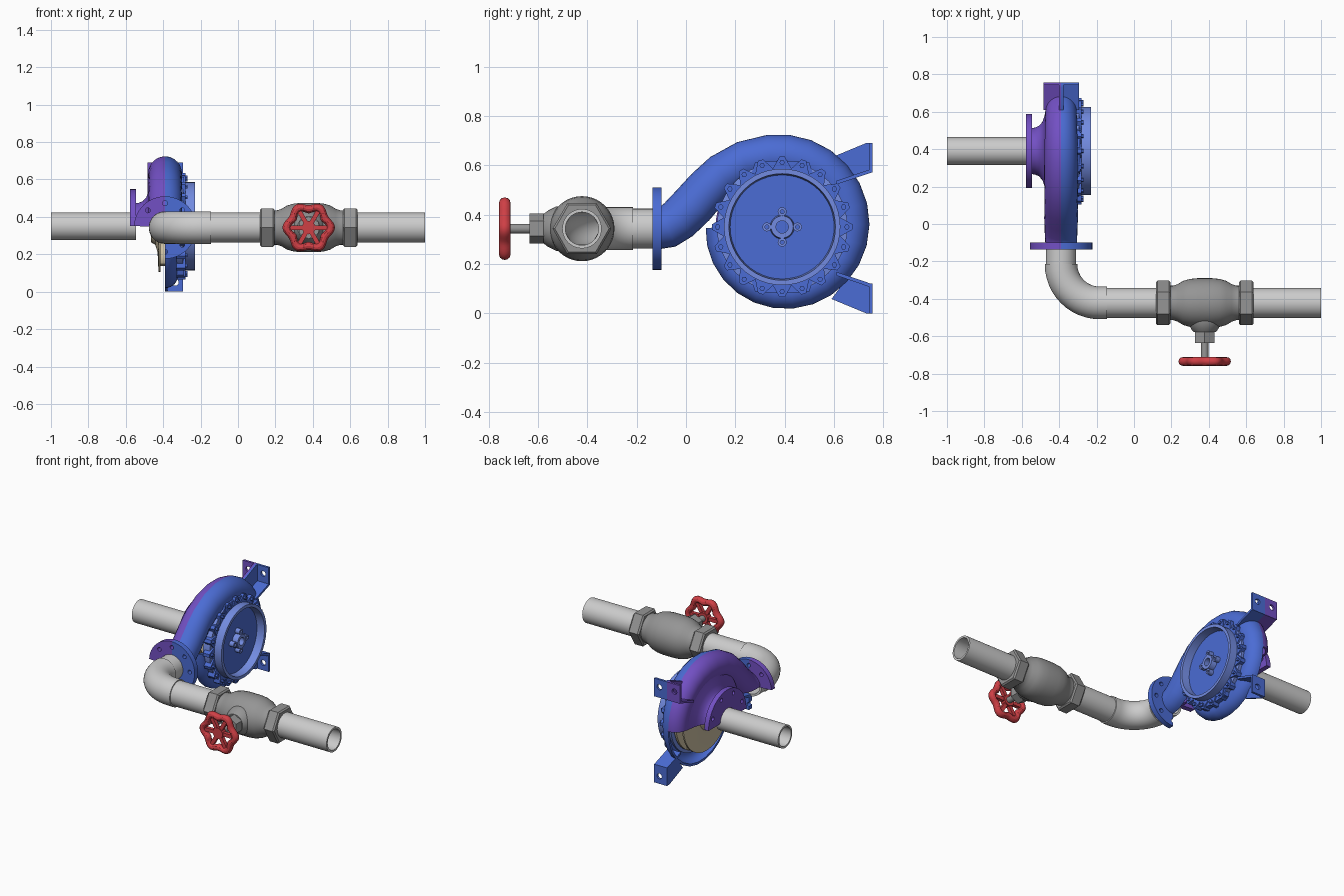
import bpy, bmesh
from math import pi, sin, cos, radians, hypot
from mathutils import Vector as V

if "Cube" in bpy.data.objects:
    bpy.data.objects.remove(bpy.data.objects["Cube"])

PC = V((-0.39, 0.39, 0.35))      # pump centre, shaft along x
OUT = V((-0.39, -0.12, 0.343))   # discharge centre
PIPE_Y, PIPE_Z = -0.422, 0.343
CUT_Z = 0.355                    # front casing is cut away below this height
AXES = {'x': (V((1, 0, 0)), V((0, 1, 0)), V((0, 0, 1))),
        'y': (V((0, 1, 0)), V((1, 0, 0)), V((0, 0, 1)))}


def material(name, rgb):
    m = bpy.data.materials.new(name)
    m.diffuse_color = (*rgb, 1)
    m.use_nodes = True
    m.node_tree.nodes["Principled BSDF"].inputs["Base Color"].default_value = m.diffuse_color
    return m


BLUE = material("blue", (0.07, 0.15, 0.66))
COVER = material("cover_blue", (0.17, 0.26, 0.75))
PURPLE = material("purple", (0.17, 0.08, 0.55))
RED = material("red", (0.62, 0.05, 0.06))
IRON = material("iron", (0.3, 0.3, 0.3))
TAN = material("bronze", (0.6, 0.52, 0.36))


def skin(name, rings, mat=None, loop=False, cut=None):
    """Join closed rings into one solid; optionally keep only z above cut."""
    bm = bmesh.new()
    vs = [[bm.verts.new(p) for p in r] for r in rings]
    n = len(rings[0])
    for i in range(len(vs) if loop else len(vs) - 1):
        a, b = vs[i], vs[(i + 1) % len(vs)]
        for j in range(n):
            k = (j + 1) % n
            bm.faces.new((a[j], a[k], b[k], b[j]))
    if not loop:
        bm.faces.new(vs[0])
        bm.faces.new(vs[-1][::-1])
    bmesh.ops.remove_doubles(bm, verts=bm.verts[:], dist=1e-5)
    if cut is not None:
        bmesh.ops.bisect_plane(bm, geom=bm.verts[:] + bm.edges[:] + bm.faces[:],
                               plane_co=(0, 0, cut), plane_no=(0, 0, 1), clear_inner=True)
        bmesh.ops.holes_fill(bm, edges=[e for e in bm.edges if e.is_boundary], sides=0)
    bmesh.ops.recalc_face_normals(bm, faces=bm.faces[:])
    me = bpy.data.meshes.new(name)
    bm.to_mesh(me)
    bm.free()
    ob = bpy.data.objects.new(name, me)
    bpy.context.collection.objects.link(ob)
    if mat:
        me.materials.append(mat)
    return ob


def lathe(name, axis, c, prof, mat=None, a0=0, sweep=360, n=40):
    """Revolve a closed (radius, offset) profile about an axis through c."""
    a, u, v = AXES[axis]
    full = sweep == 360
    angs = [radians(a0 + sweep * i / n) for i in range(n if full else n + 1)]
    return skin(name, [[V(c) + a * h + (u * cos(t) + v * sin(t)) * r for r, h in prof]
                       for t in angs], mat, full)


def tube(name, axis, c, h0, h1, ro, ri=0, mat=None, **kw):
    return lathe(name, axis, c, [(ri, h0), (ro, h0), (ro, h1), (ri, h1)], mat, **kw)


def prism(name, pts, x0, x1, mat):
    """Extrude a (y, z) outline along x."""
    return skin(name, [[V((x, y, z)) for y, z in pts] for x in (x0, x1)], mat)


def drill(ob, axis, spots, r):
    for p in spots:
        cutter = tube("cutter", axis, p, -0.06, 0.06, r, n=16)
        cutter.hide_render = True
        m = ob.modifiers.new("hole", 'BOOLEAN')
        m.operation, m.solver, m.object = 'DIFFERENCE', 'EXACT', cutter
        bpy.context.view_layer.objects.active = ob
        bpy.ops.object.modifier_apply(modifier=m.name)
        bpy.data.objects.remove(cutter)


# Volute path: (y, z, tube radius, arc degrees), spiral then discharge neck
path = []
for d in range(180, 461, 14):
    f = (d - 180) / 280
    r = 0.058 + 0.032 * f
    R = 0.31 + 0.068 * f - r
    path.append((PC.y + R * cos(radians(d)), PC.z + R * sin(radians(d)), r, 115))
path += [(0.24, 0.61, 0.09, 120), (0.15, 0.56, 0.09, 140), (0.085, 0.5, 0.09, 165),
         (0.03, 0.44, 0.09, 180), (-0.03, 0.38, 0.088, 180), (-0.075, 0.35, 0.086, 180),
         (-0.12, 0.343, 0.085, 180)]


def volute(name, side, mat, cut=None):
    rings = []
    for i, (y, z, r, arc) in enumerate(path):
        p, q = path[max(i - 1, 0)], path[min(i + 1, len(path) - 1)]
        ty, tz = q[0] - p[0], q[1] - p[1]
        nrm = V((0, tz, -ty)) / hypot(ty, tz)
        if i == len(path) - 1:
            nrm = V((0, 0, 1))
        c = V((PC.x, y, z))
        arcs = [radians(arc * k / 12) for k in range(13)]
        rings.append([c + (nrm * cos(t) + V((side, 0, 0)) * sin(t)) * s
                      for s, ts in ((r, arcs), (r - 0.015, arcs[::-1])) for t in ts])
    return skin(name, rings, mat, cut=cut)


volute("rear_volute", 1, BLUE)
volute("front_volute", -1, PURPLE, CUT_Z)

# Front casing neck and half inlet flange
lathe("inlet_neck", 'x', PC, [(0.076, -0.17), (0.122, -0.17), (0.125, -0.14), (0.135, -0.118),
      (0.155, -0.1), (0.19, -0.088), (0.27, -0.075), (0.27, -0.06), (0.18, -0.065),
      (0.11, -0.1), (0.076, -0.14)], PURPLE, 0, 180, 24)
fl = tube("inlet_flange", 'x', PC, -0.187, -0.155, 0.198, 0.076, PURPLE, sweep=180, n=24)
drill(fl, 'x', [PC + V((-0.17, 0.165 * cos(radians(t)), 0.165 * sin(radians(t))))
                for t in (22.5, 67.5, 112.5, 157.5)], 0.013)

# Discharge flange: rear half and front upper quarter
spots = [OUT + V((0.13 * cos(k * pi / 4), 0, 0.13 * sin(k * pi / 4))) for k in (-2, -1, 0, 1, 2, 3)]
fl = tube("discharge_flange_rear", 'y', OUT, -0.015, 0.02, 0.167, 0.07, BLUE, a0=-90, sweep=180, n=24)
drill(fl, 'y', spots[:5], 0.013)
fl = tube("discharge_flange_front", 'y', OUT, -0.015, 0.02, 0.167, 0.07, PURPLE, a0=90, sweep=87, n=12)
drill(fl, 'y', spots[4:], 0.013)

# Rear cover: dished disc with hub, toothed bolt ring and end plates
lathe("rear_cover", 'x', PC, [(0.025, 0.045), (0.265, 0.045), (0.265, 0.095), (0.236, 0.1),
      (0.236, 0.16), (0.216, 0.16), (0.21, 0.1), (0.05, 0.1), (0.045, 0.145), (0.025, 0.145)], COVER, n=48)
teeth = []
for k in range(20):
    for off, r in ((-0.5, 0.24), (-0.12, 0.285), (0.12, 0.285)):
        t = 2 * pi * (k + off) / 20
        teeth.append((PC.y + r * cos(t), PC.z + r * sin(t)))
prism("bolt_ring", teeth, PC.x + 0.06, PC.x + 0.108, BLUE)
for s, nm in ((1, "top"), (-1, "bottom")):
    prism("cover_plate_" + nm, [(PC.y + y, PC.z + s * z) for y, z in
          ((-0.13, 0.2), (0.13, 0.2), (0.11, 0.262), (0, 0.27), (-0.11, 0.262))],
          PC.x + 0.06, PC.x + 0.1, BLUE)
for k in range(20):
    t = 2 * pi * k / 20
    tube("cover_bolt", 'x', PC + V((0, 0.262 * cos(t), 0.262 * sin(t))), 0.1, 0.12, 0.011, 0, BLUE, n=6)
for k in range(4):
    t = k * pi / 2
    tube("hub_lug", 'x', PC + V((0, 0.062 * cos(t), 0.062 * sin(t))), 0.09, 0.14, 0.018, 0.008, COVER, n=16)

# Mounting brackets: foot plate, shelf and gusset
def bracket(name, side, flip, mat):
    def part(suffix, pts, w):
        pts = [(y, 0.69 - z if flip else z) for y, z in pts]
        return prism(name + suffix, pts, PC.x, PC.x + side * w, mat)
    foot = part("_foot", ((0.742, 0.57), (0.757, 0.57), (0.757, 0.69), (0.742, 0.69)), 0.095)
    drill(foot, 'y', [(PC.x + side * 0.055, 0.75, 0.05 if flip else 0.64)], 0.018)
    part("_shelf", ((0.61, 0.522), (0.75, 0.57), (0.75, 0.585), (0.61, 0.537)), 0.095)
    part("_gusset", ((0.655, 0.545), (0.745, 0.575), (0.745, 0.69), (0.73, 0.69), (0.59, 0.632)), 0.012)


bracket("upper_bracket_rear", 1, False, BLUE)
bracket("upper_bracket_front", -1, False, PURPLE)
bracket("lower_bracket_rear", 1, True, BLUE)

# Impeller: two shrouds, hub and curved vanes
lathe("impeller_front_shroud", 'x', PC, [(0.075, -0.075), (0.085, -0.075), (0.1, -0.052), (0.14, -0.04),
      (0.245, -0.035), (0.245, -0.025), (0.14, -0.03), (0.09, -0.04), (0.075, -0.055)], TAN)
tube("impeller_back_shroud", 'x', PC, 0.02, 0.035, 0.245, 0.025, TAN)
tube("impeller_hub", 'x', PC, -0.03, 0.05, 0.045, 0.025, TAN, n=24)
for k in range(6):
    line = [(0.08 + 0.16 * i / 5, k * pi / 3 - 0.22 * i) for i in range(6)]
    pts = [(r * cos(t + d), r * sin(t + d)) for d, l in ((0, line), (0.07, line[::-1])) for r, t in l]
    prism("impeller_vane", [(PC.y + y, PC.z + z) for y, z in pts], PC.x - 0.032, PC.x + 0.022, TAN)

# Pipes and elbow
tube("inlet_pipe", 'x', (0, PC.y, PC.z), -1, -0.545, 0.074, 0.062)
LINE = V((0, PIPE_Y, PIPE_Z))
tube("outlet_pipe", 'x', LINE, -0.16, 1, 0.08, 0.067)
tube("discharge_stub", 'y', OUT, -0.105, 0.0, 0.081, 0.067)
bend = 0.207
spine = [(V((-0.39 + bend * (1 - cos(t)), -0.215 - bend * sin(t), PIPE_Z)), t)
         for t in (pi / 2 * i / 12 for i in range(13))]
spine.append((V((-0.145, PIPE_Y, PIPE_Z)), pi / 2))


def bend_ring(p, t, r):
    side = V((cos(t), sin(t), 0))
    return [p + side * r * cos(a) + V((0, 0, r * sin(a))) for a in (2 * pi * k / 40 for k in range(40))]


skin("elbow", [bend_ring(p, t, 0.087) for p, t in spine]
     + [bend_ring(p, t, 0.067) for p, t in spine[::-1]], loop=True)

# Globe valve: body, end nuts, bonnet and stem
VC = V((0.378, PIPE_Y, PIPE_Z))
half = [(0.092, -0.19), (0.092, -0.17), (0.1, -0.145), (0.118, -0.115), (0.128, -0.08), (0.132, -0.04)]
lathe("valve_body", 'x', VC, [(0.075, -0.19)] + half + [(r, -h) for r, h in half[::-1]] + [(0.075, 0.19)], IRON)
for s in (-1, 1):
    lathe("valve_end_nut", 'x', VC, [(0.075, s * 0.183), (0.11, s * 0.183), (0.119, s * 0.192),
          (0.119, s * 0.252), (0.11, s * 0.261), (0.075, s * 0.261)], IRON, n=6)
lathe("bonnet_neck", 'y', VC, [(0, -0.155), (0.06, -0.155), (0.072, -0.14), (0.09, -0.105), (0.09, -0.09), (0, -0.09)], IRON)
tube("bonnet_nut", 'y', VC, -0.213, -0.145, 0.061, 0, IRON, a0=30, n=6)
tube("valve_stem", 'y', VC, -0.325, -0.2, 0.02, 0, IRON, n=20)

# Handwheel: six-lobed rim, hub and spokes
WC = VC + V((0, -0.313, 0))
rim = []
for i in range(72):
    t = 2 * pi * i / 72
    R = 0.108 + 0.01 * cos(6 * t)
    d = V((cos(t), 0, sin(t)))
    rim.append([WC + d * (R + 0.022 * cos(a)) + V((0, 0.023 * sin(a), 0)) for a in (2 * pi * k / 12 for k in range(12))])
skin("handwheel_rim", rim, RED, True)
tube("handwheel_hub", 'y', WC, -0.018, 0.02, 0.036, 0, RED, n=24)
for k in range(6):
    t = k * pi / 3
    d, w = V((cos(t), 0, sin(t))), V((-sin(t), 0, cos(t)))
    skin("handwheel_spoke", [[WC + d * r + w * 0.012 * a + V((0, 0.012 * b, 0))
         for a, b in ((-1, -1), (1, -1), (1, 1), (-1, 1))] for r in (0.02, 0.105)], RED)

# Smooth the round faces, keep edges sharp
bpy.ops.object.select_all(action='SELECT')
bpy.context.view_layer.objects.active = bpy.context.collection.objects[0]
bpy.ops.object.shade_smooth_by_angle()
